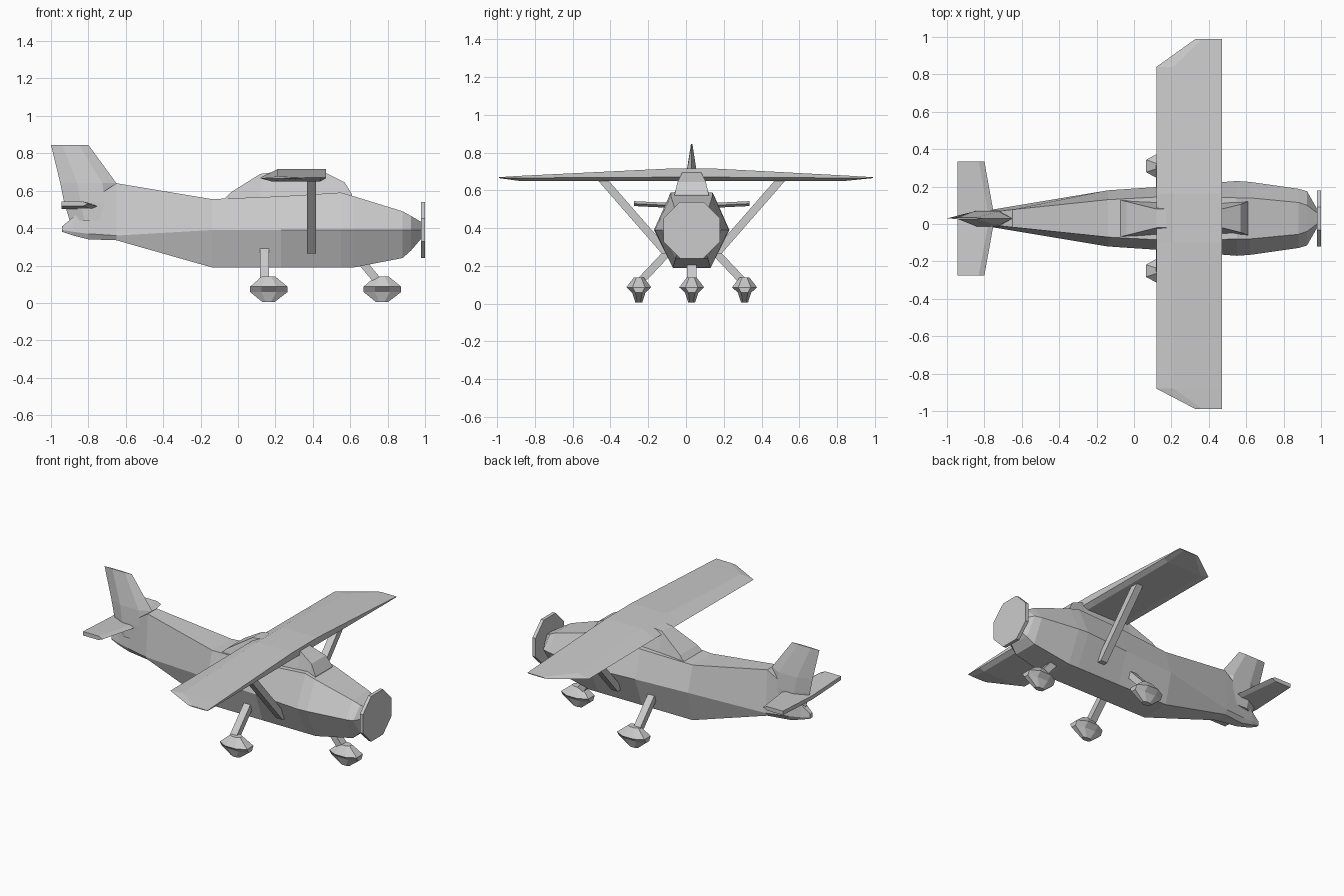
import bpy, bmesh
from math import pi, cos, sin
from mathutils import Vector

if "Cube" in bpy.data.objects:
    bpy.data.objects.remove(bpy.data.objects["Cube"])

CY = 0.03  # centre line of the body (wing is slightly off-centre)


def loft(name, rings):
    """Skin a list of equal-length point rings and cap both ends."""
    bm = bmesh.new()
    vs = [[bm.verts.new(p) for p in r] for r in rings]
    n = len(vs[0])
    for a, b in zip(vs, vs[1:]):
        for i in range(n):
            j = (i + 1) % n
            bm.faces.new((a[i], a[j], b[j], b[i]))
    bm.faces.new(vs[0])
    bm.faces.new(vs[-1])
    bmesh.ops.remove_doubles(bm, verts=bm.verts, dist=1e-5)
    bmesh.ops.recalc_face_normals(bm, faces=bm.faces)
    me = bpy.data.meshes.new(name)
    bm.to_mesh(me)
    bm.free()
    ob = bpy.data.objects.new(name, me)
    bpy.context.collection.objects.link(ob)
    return ob


def bar(name, a, b, wx, wy):
    """Straight bar with a horizontal rectangular section."""
    corners = ((-1, -1), (1, -1), (1, 1), (-1, 1))
    return loft(name, [[(p[0] + u * wx, p[1] + v * wy, p[2]) for u, v in corners]
                       for p in (a, b)])


def wheel_fairing(name, x, y):
    # rows: z, rear x, front x, half width
    rows = ((.005, -.035, .03, .018), (.058, -.1, .1, .035),
            (.087, -.1, .1, .066), (.14, -.04, .035, .025))
    rings = []
    for z, x0, x1, w in rows:
        k = .5 * w
        c = .3 * (x1 - x0)
        rings.append([(x + x0, y - k, z), (x + x0 + c, y - w, z), (x + x1 - c, y - w, z), (x + x1, y - k, z),
                      (x + x1, y + k, z), (x + x1 - c, y + w, z), (x + x0 + c, y + w, z), (x + x0, y + k, z)])
    return loft(name, rings)


# Fuselage: x, top z, top half width, middle z, half width, bottom z, half width
stations = (
    (-.94, .41, .012, .39, .015, .38, .012),
    (-.88, .46, .02, .38, .03, .36, .02),
    (-.80, .54, .03, .37, .04, .34, .025),
    (-.65, .64, .047, .36, .065, .335, .045),
    (-.14, .555, .10, .39, .15, .19, .10),
    (.23, .57, .12, .39, .175, .19, .10),
    (.55, .59, .11, .39, .20, .19, .10),
    (.62, .57, .11, .39, .195, .19, .10),
    (.88, .49, .085, .39, .158, .24, .085),
    (.925, .465, .07, .39, .145, .28, .07),
    (.985, .43, .025, .39, .04, .35, .025),
)
loft("fuselage", [[(x, CY - tw, tz), (x, CY + tw, tz), (x, CY + mw, mz),
                   (x, CY + bw, bz), (x, CY - bw, bz), (x, CY - mw, mz)]
                  for x, tz, tw, mz, mw, bz, bw in stations])

# Cabin roof hump: x, top z, top half width, base half width
hump = ((-.08, .55, .10, .10), (-.04, .59, .09, .10), (.12, .69, .05, .095),
        (.20, .70, .05, .095), (.47, .695, .05, .095), (.57, .645, .075, .095),
        (.61, .58, .09, .095))
loft("cabin_roof", [[(x, CY - b, .53), (x, CY + b, .53), (x, CY + t, z), (x, CY - t, z)]
                    for x, z, t, b in hump])


# Wing: y, trailing x, bottom z, edge z, top z
def wing_ring(y, xt, zb, ze, zt):
    c = .47 - xt
    return [(xt, y, ze), (xt + .17 * c, y, zb), (.44, y, zb),
            (.47, y, ze), (.47, y, zt), (xt + .26 * c, y, zt)]


loft("wing", [wing_ring(*r) for r in (
    (-.99, .33, .665, .667, .670), (-.88, .12, .65, .666, .677),
    (-.10, .12, .65, .67, .715), (.16, .12, .65, .67, .715),
    (.84, .12, .65, .666, .679), (.99, .33, .665, .667, .670))])

# Vertical fin: z, rear x, front x, half thickness
fin = ((.44, -.90, -.64, .045), (.54, -.93, -.64, .043), (.64, -.95, -.65, .036), (.845, -1.0, -.80, .004))
loft("tail_fin", [[(a, CY, z), (a + .3 * (b - a), CY - t, z), (b - .25 * (b - a), CY - t, z), (b, CY, z),
                   (b - .25 * (b - a), CY + t, z), (a + .3 * (b - a), CY + t, z)]
                  for z, a, b, t in fin])

# Horizontal tailplane: y offset, front x, middle z
loft("tailplane", [[(-.945, CY + y, z - .013), (xf - .03, CY + y, z - .013), (xf, CY + y, z),
                    (xf - .03, CY + y, z + .013), (-.945, CY + y, z + .013)]
                   for y, xf, z in ((-.305, -.80, .53), (0, -.745, .515), (.305, -.80, .53))])

# Octagonal propeller disc
loft("propeller_disc", [[(x, CY + .162 * cos(pi / 8 + i * pi / 4), .39 + .162 * sin(pi / 8 + i * pi / 4))
                         for i in range(8)] for x in (.978, 1.0)])

# Wing struts and main landing gear on both sides
for side, s in (("left", 1), ("right", -1)):
    bar(side + "_wing_strut", (.393, CY + s * .13, .265), (.393, CY + s * .475, .66), .024, .028)
    bar(side + "_gear_leg", (.142, CY + s * .27, .12), (.142, CY + s * .10, .30), .024, .028)
    wheel_fairing(side + "_wheel_fairing", .165, CY + s * .28)

# Nose gear
bar("nose_gear_leg", (.745, CY, .12), (.62, CY, .27), .028, .026)
wheel_fairing("nose_wheel_fairing", .772, CY)
